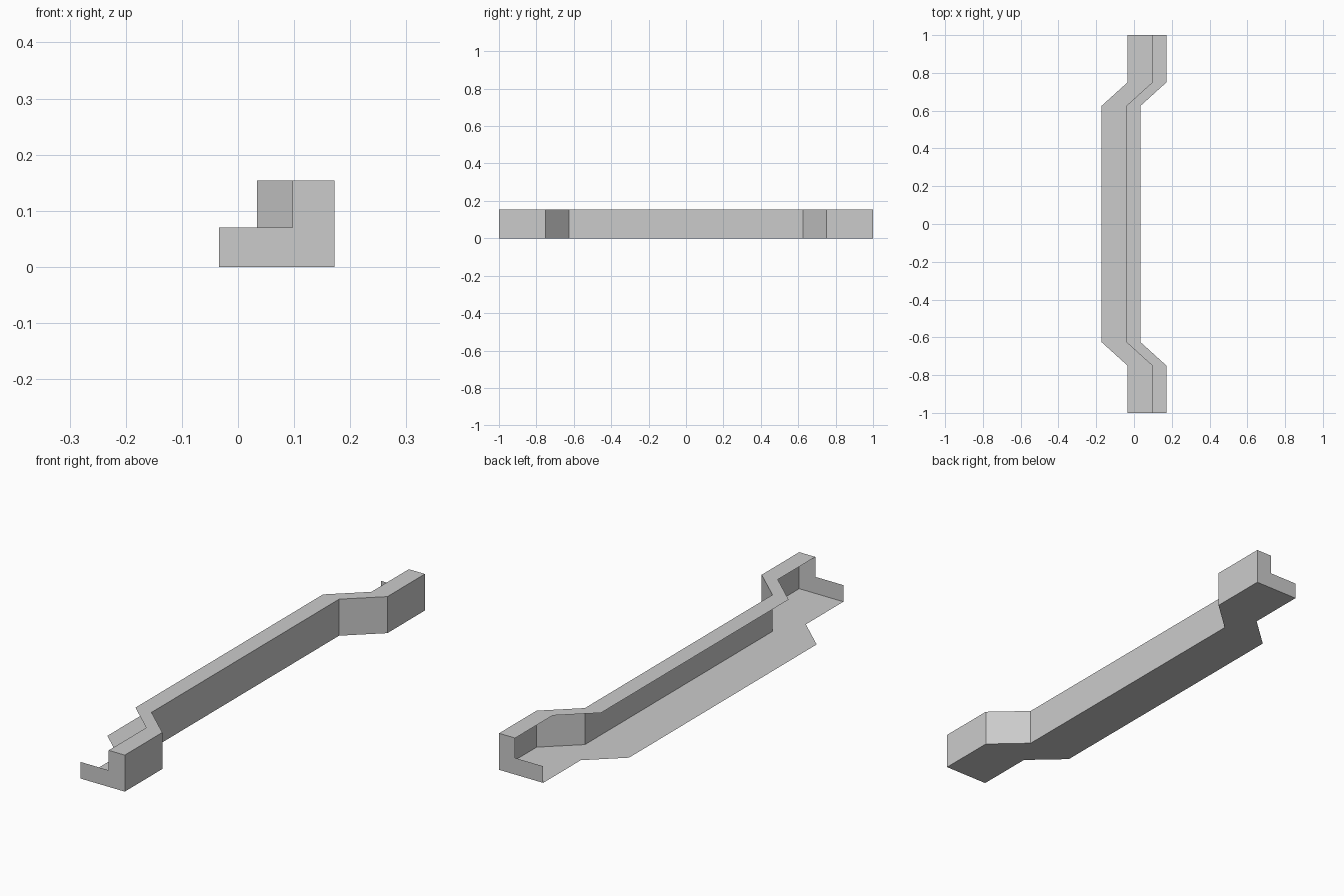
import bpy, bmesh

if "Cube" in bpy.data.objects:
    bpy.data.objects.remove(bpy.data.objects["Cube"])

# L-shaped cross-section (x, z): floor left, bottom right, wall top, ledge, floor top
PROFILE = [(-0.103, 0.0), (0.103, 0.0), (0.103, 0.154),
           (0.028, 0.154), (0.028, 0.07), (-0.103, 0.07)]
# Jogged centre path (x, y), mirrored front to back
half = [(0.069, -1.0), (0.069, -0.75), (-0.069, -0.625)]
PATH = half + [(x, -y) for x, y in reversed(half)]

bm = bmesh.new()
rings = [[bm.verts.new((px + x, py, z)) for x, z in PROFILE] for px, py in PATH]

# Open shell: only the underside, outer wall and top strip run along the path
for a, b in zip(rings, rings[1:]):
    for j in range(3):
        bm.faces.new((a[j], b[j], b[j + 1], a[j + 1]))

# L-shaped end caps
bm.faces.new(rings[0])
bm.faces.new(rings[-1][::-1])

# Remove the unused inner corners between the ends
bmesh.ops.delete(bm, geom=[v for v in bm.verts if not v.link_faces], context='VERTS')

mesh = bpy.data.meshes.new("jogged_trim")
bm.to_mesh(mesh)
bm.free()
bpy.context.collection.objects.link(bpy.data.objects.new("jogged_trim", mesh))
